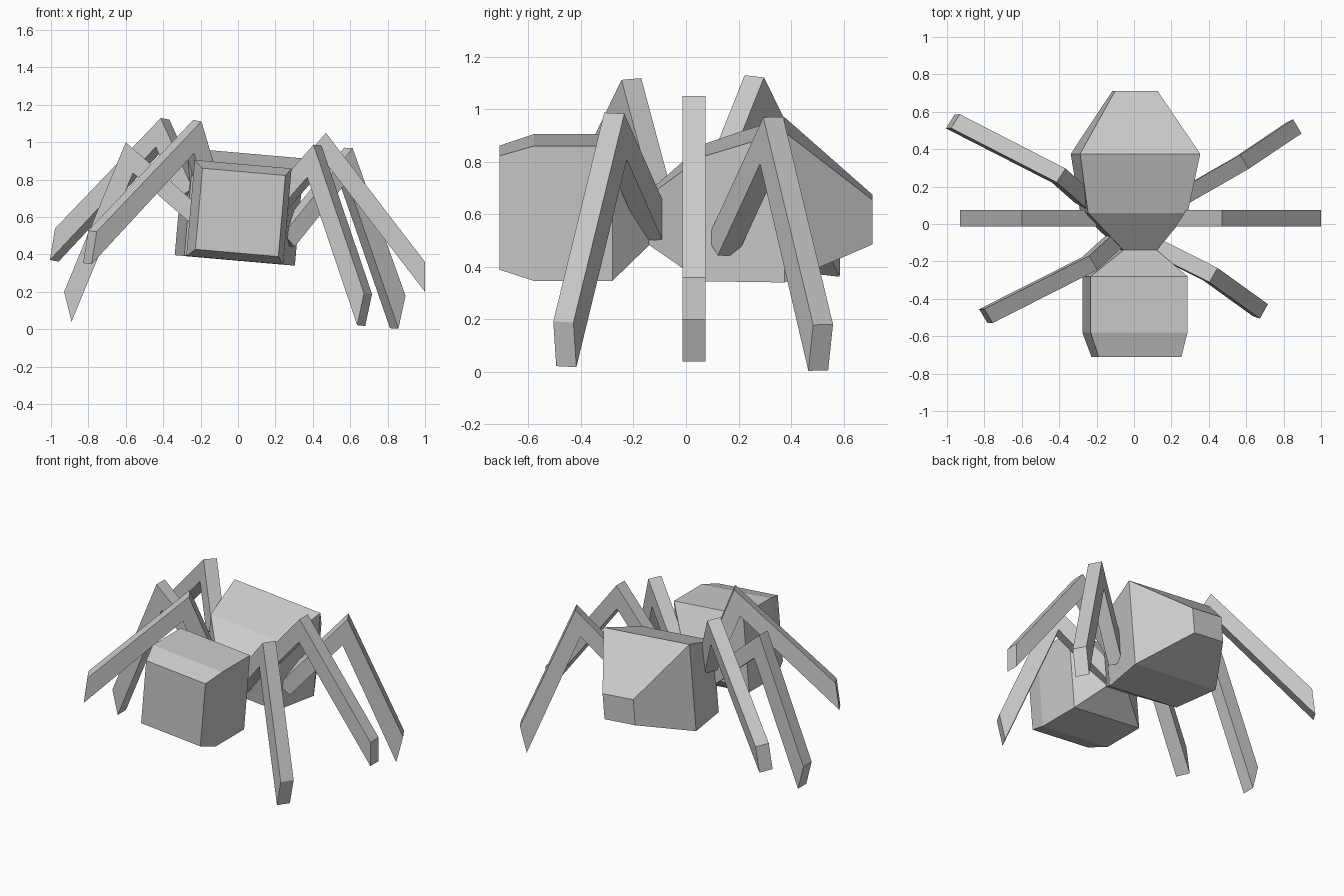
import bpy, bmesh, math
from mathutils import Vector, Matrix

if "Cube" in bpy.data.objects:
    bpy.data.objects.remove(bpy.data.objects["Cube"])


def make_object(name, bm):
    bmesh.ops.recalc_face_normals(bm, faces=bm.faces)
    mesh = bpy.data.meshes.new(name)
    bm.to_mesh(mesh)
    bm.free()
    obj = bpy.data.objects.new(name, mesh)
    bpy.context.collection.objects.link(obj)
    return obj


def lofted_box(name, rings, roll):
    """Loft rectangles (y, centre x, centre z, width, height), rolled about y."""
    bm = bmesh.new()
    rot = Matrix.Rotation(roll, 3, 'Y')
    loops = []
    for y, cx, cz, w, h in rings:
        corners = [(-1, -1), (1, -1), (1, 1), (-1, 1)]
        loops.append([bm.verts.new(Vector((cx, y, cz)) + rot @ Vector((sx * w / 2, 0, sz * h / 2)))
                      for sx, sz in corners])
    for a, b in zip(loops, loops[1:]):
        for i in range(4):
            j = (i + 1) % 4
            bm.faces.new((a[i], a[j], b[j], b[i]))
    bm.faces.new(loops[0])
    bm.faces.new(loops[-1])
    return make_object(name, bm)


def bent_leg(name, hip, knee, foot, sole, width=0.088, thick=0.098):
    """Two-part leg: the upper outline is given, the lower one is a mitred offset."""
    hip, knee, foot, sole = map(Vector, (hip, knee, foot, sole))
    d1, d2 = (knee - hip).normalized(), (foot - knee).normalized()
    n = d1.cross(d2).normalized()
    p1 = (d2 - d1 * d1.dot(d2)).normalized()
    p2 = -(d1 - d2 * d1.dot(d2)).normalized()
    inner_knee = knee + thick * (p1 + p2) / (1 + p1.dot(p2))
    sole = sole - n * n.dot(sole)
    outline = [hip, knee, foot, foot + sole, inner_knee, hip + thick * p1]
    bm = bmesh.new()
    a = [bm.verts.new(p - n * width / 2) for p in outline]
    b = [bm.verts.new(p + n * width / 2) for p in outline]
    for side in (a, b):
        bm.faces.new((side[0], side[1], side[4], side[5]))
        bm.faces.new((side[1], side[2], side[3], side[4]))
    for i in range(6):
        j = (i + 1) % 6
        bm.faces.new((a[i], a[j], b[j], b[i]))
    return make_object(name, bm)


roll = math.radians(5)

# Head and abdomen meet at a narrow waist
waist = (-0.14, 0.025, 0.585, 0.18, 0.19)
lofted_box("head", [
    (-0.71, 0.013, 0.625, 0.445, 0.435),
    (-0.58, 0.005, 0.626, 0.52, 0.515),
    (-0.28, 0.005, 0.626, 0.52, 0.515),
    waist], roll)
lofted_box("abdomen", [
    waist,
    (0.06, 0.000, 0.605, 0.535, 0.475),
    (0.375, 0.008, 0.655, 0.645, 0.575),
    (0.71, 0.005, 0.58, 0.23, 0.17)], roll)

# Legs: hip, knee, top of foot, offset to bottom of foot
legs = {
    "right_front_leg": ((0.06, -0.09, 0.57), (0.425, -0.273, 0.985), (0.695, -0.467, 0.19), (-0.037, 0.01, -0.17)),
    "right_middle_leg": ((0.15, 0.03, 0.68), (0.47, 0.03, 1.05), (1.0, 0.03, 0.36), (0, 0, -0.16)),
    "right_back_leg": ((0.22, 0.12, 0.51), (0.59, 0.332, 0.97), (0.873, 0.522, 0.18), (-0.04, -0.015, -0.175)),
    "left_front_leg": ((-0.06, -0.065, 0.58), (-0.218, -0.208, 1.115), (-0.778, -0.492, 0.525), (-0.022, -0.01, -0.175)),
    "left_middle_leg": ((-0.2, 0.03, 0.65), (-0.6, 0.03, 1.0), (-0.93, 0.03, 0.2), (0.04, 0, -0.16)),
    "left_back_leg": ((-0.22, 0.11, 0.75), (-0.39, 0.26, 1.125), (-0.955, 0.55, 0.535), (-0.02, 0.01, -0.17)),
}
for name, points in legs.items():
    bent_leg(name, *points)
